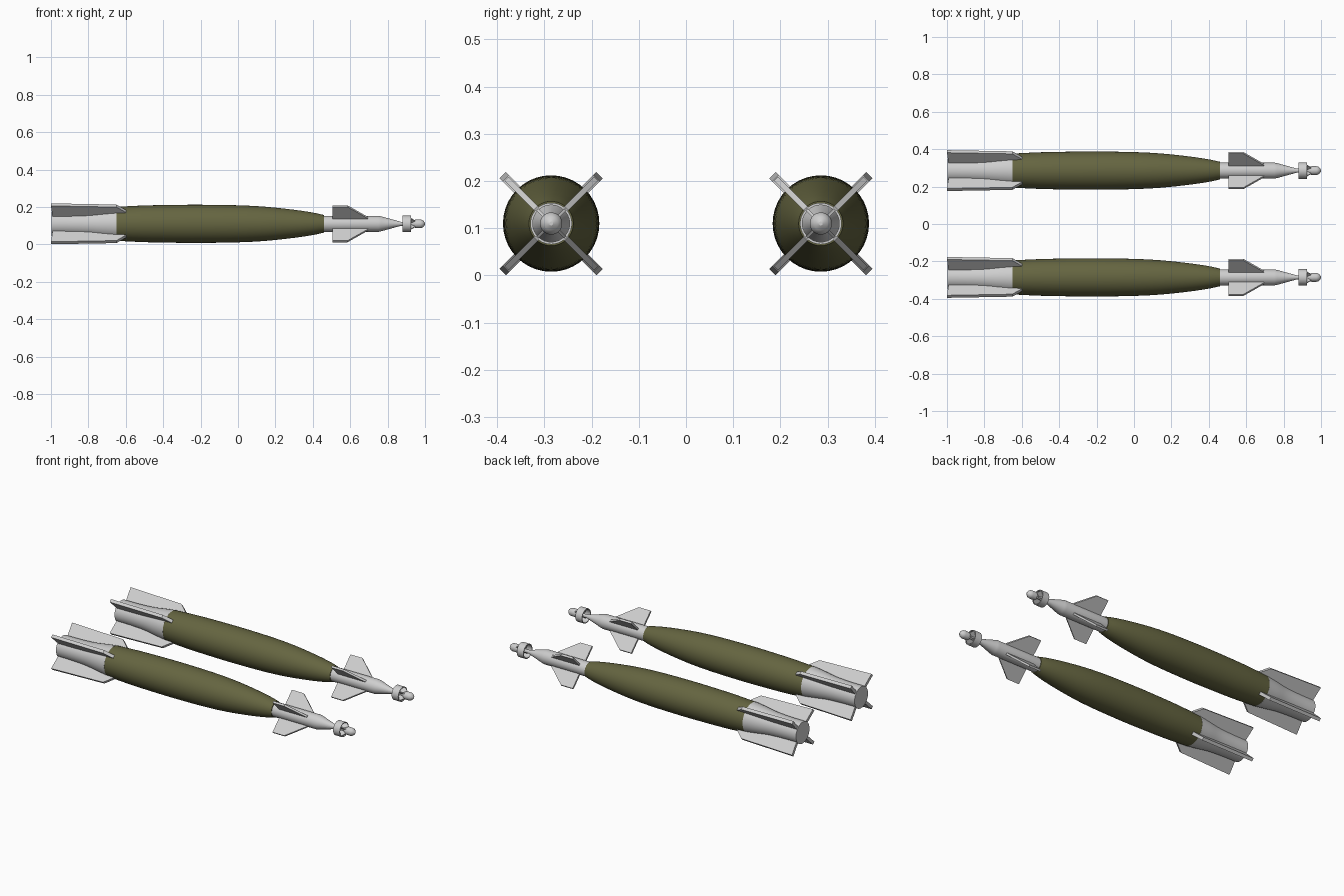
import bpy, bmesh, math
from mathutils import Matrix, Vector

if "Cube" in bpy.data.objects:
    bpy.data.objects.remove(bpy.data.objects["Cube"])

AXIS_Y, AXIS_Z, SIDES = 0.2855, 0.11, 40


def material(name, rgb):
    m = bpy.data.materials.new(name)
    m.diffuse_color = (*rgb, 1)
    m.use_nodes = True
    m.node_tree.nodes["Principled BSDF"].inputs["Base Color"].default_value = m.diffuse_color
    return m


OLIVE = material("olive green", (0.13, 0.13, 0.052))
GREY = material("light grey", (0.62, 0.62, 0.62))


def finish(name, bm, mat, y, smooth=True):
    bmesh.ops.recalc_face_normals(bm, faces=bm.faces)
    me = bpy.data.meshes.new(name)
    bm.to_mesh(me)
    bm.free()
    ob = bpy.data.objects.new(name, me)
    ob.location = (0, y, AXIS_Z)
    me.materials.append(mat)
    bpy.context.collection.objects.link(ob)
    if smooth:
        bpy.ops.object.select_all(action='DESELECT')
        ob.select_set(True)
        bpy.context.view_layer.objects.active = ob
        bpy.ops.object.shade_smooth_by_angle(angle=math.radians(25))


def lathe(name, profile, mat, y, closed=False):
    """Revolve (x, radius) points about the long axis."""
    bm = bmesh.new()
    rings = [[bm.verts.new((x, r * math.cos(t), r * math.sin(t)))
              for t in (2 * math.pi * k / SIDES for k in range(SIDES))]
             for x, r in profile]
    pairs = list(zip(rings, rings[1:]))
    if closed:
        pairs.append((rings[-1], rings[0]))
    else:
        bm.faces.new(rings[0])
        bm.faces.new(rings[-1])
    for a, b in pairs:
        for k in range(SIDES):
            n = (k + 1) % SIDES
            bm.faces.new((a[k], a[n], b[n], b[k]))
    finish(name, bm, mat, y)


def fins(name, outline, half, mat, y):
    """Four diagonal plates from an (x, radius) outline."""
    bm = bmesh.new()
    for q in range(4):
        rot = Matrix.Rotation(math.radians(45 + 90 * q), 3, 'X')
        sides = [[bm.verts.new(rot @ Vector((x, s * half, r))) for x, r in outline]
                 for s in (-1, 1)]
        bm.faces.new(sides[0])
        bm.faces.new(sides[1][::-1])
        n = len(outline)
        for k in range(n):
            j = (k + 1) % n
            bm.faces.new((sides[0][k], sides[0][j], sides[1][j], sides[1][k]))
    finish(name, bm, mat, y, smooth=False)


def smooth_profile(pts, steps=4):
    """Catmull-Rom interpolation through the points."""
    p = [Vector(q) for q in pts]
    p = [2 * p[0] - p[1]] + p + [2 * p[-1] - p[-2]]
    out = []
    for a, b, c, d in zip(p, p[1:], p[2:], p[3:]):
        for s in range(steps):
            t = s / steps
            out.append(0.5 * (2 * b + (c - a) * t + (2 * a - 5 * b + 4 * c - d) * t * t
                              + (3 * b - a - 3 * c + d) * t ** 3))
    return [tuple(v) for v in out + [p[-2]]]


BODY = smooth_profile([(-0.65, 0.091), (-0.5, 0.098), (-0.35, 0.101), (-0.2, 0.102),
                       (0, 0.099), (0.15, 0.091), (0.3, 0.075), (0.4, 0.06), (0.46, 0.047)])
TAIL = smooth_profile([(-0.997, 0.066), (-0.9, 0.067), (-0.8, 0.072), (-0.72, 0.083),
                       (-0.65, 0.0915)])
TIP = [(0.93, 0.012), (0.945, 0.021), (0.95, 0.0235), (0.975, 0.0235), (0.985, 0.021),
       (0.994, 0.014), (1.0, 0.004)]

for side, y in (("near", -AXIS_Y), ("far", AXIS_Y)):
    # main casing and tail section
    lathe(f"{side}_body", BODY, OLIVE, y)
    lathe(f"{side}_tail", TAIL, GREY, y)
    fins(f"{side}_tail_fins", [(-0.99, 0.05), (-1.0, 0.145), (-0.65, 0.136),
                               (-0.6, 0.096), (-0.62, 0.05)], 0.0095, GREY, y)
    # nose section with forward fins
    lathe(f"{side}_nose", [(0.455, 0.043), (0.75, 0.043), (0.765, 0.040), (0.87, 0.011),
                           (0.935, 0.009)], GREY, y)
    fins(f"{side}_front_fins", [(0.505, 0.03), (0.505, 0.134), (0.585, 0.134),
                                (0.695, 0.046), (0.695, 0.03)], 0.006, GREY, y)
    # open ring, its spokes and the rounded tip
    lathe(f"{side}_ring", [(0.88, 0.044), (0.925, 0.044), (0.925, 0.039), (0.88, 0.039)],
          GREY, y, closed=True)
    fins(f"{side}_ring_spokes", [(0.9, 0.005), (0.9, 0.041), (0.925, 0.041),
                                 (0.95, 0.02), (0.95, 0.005)], 0.003, GREY, y)
    lathe(f"{side}_tip", TIP, GREY, y)
